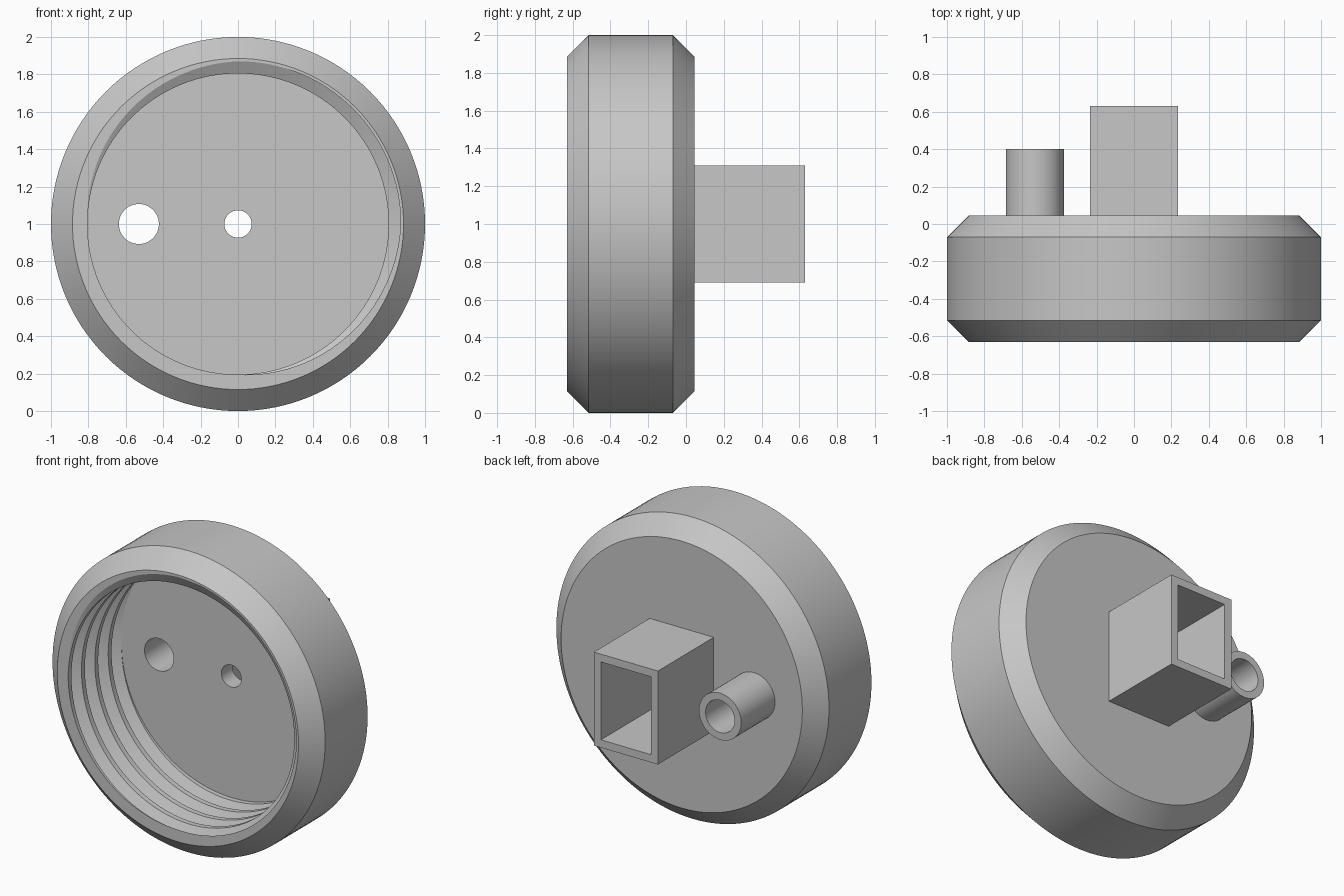
import bpy, bmesh
from math import cos, sin, pi, radians

if "Cube" in bpy.data.objects:
    bpy.data.objects.remove(bpy.data.objects["Cube"], do_unlink=True)

grey = bpy.data.materials.new("plain_grey")
grey.use_nodes = True
grey.diffuse_color = (0.57, 0.57, 0.57, 1)
grey.node_tree.nodes["Principled BSDF"].inputs["Base Color"].default_value = (0.57, 0.57, 0.57, 1)

MID = 1.0                        # height of the cap's axis
FRONT, BACK, FLOOR = -0.63, 0.045, -0.07
CHAMFER = 0.115
CREST, ROOT = 0.805, 0.87        # thread radii
TURNS = 4
DEPTH = FLOOR - FRONT
PITCH = DEPTH / TURNS
SEGMENTS = 128
PORT_X, PORT_BORE = -0.53, 0.107


def finish(name, bm):
    bmesh.ops.recalc_face_normals(bm, faces=bm.faces)
    mesh = bpy.data.meshes.new(name)
    bm.to_mesh(mesh)
    bm.free()
    mesh.materials.append(grey)
    obj = bpy.data.objects.new(name, mesh)
    bpy.context.collection.objects.link(obj)
    return obj


def select_only(obj):
    bpy.ops.object.select_all(action="DESELECT")
    obj.select_set(True)
    bpy.context.view_layer.objects.active = obj


def smooth(obj):
    select_only(obj)
    bpy.ops.object.shade_smooth_by_angle(angle=radians(25))


def circle(x, radius, count=48):
    return [(x + radius * cos(2 * pi * i / count), MID + radius * sin(2 * pi * i / count))
            for i in range(count)]


def rectangle(half_x, half_z):
    return [(sx * half_x, MID + sz * half_z) for sx, sz in ((-1, -1), (1, -1), (1, 1), (-1, 1))]


def thread_radius(turn):
    """Trapezoid wave: root, falling flank, crest, rising flank."""
    t = turn % 1.0
    if t < 0.25:
        blend = 0
    elif t < 0.5:
        blend = (t - 0.25) * 4
    elif t < 0.75:
        blend = 1
    else:
        blend = (1 - t) * 4
    return ROOT + (CREST - ROOT) * blend


# Threaded cap: chamfered shell with a helical inner wall
bm = bmesh.new()
columns = []
for i in range(SEGMENTS + 1):
    turn = i / SEGMENTS
    profile = [(1 - CHAMFER, BACK), (1, BACK - CHAMFER),
               (1, FRONT + CHAMFER), (1 - CHAMFER, FRONT)]
    for j in range(4 * (TURNS + 1) + 1):
        d = min(max((j / 4 - turn) * PITCH, 0), DEPTH)
        profile.append((thread_radius(d / PITCH + turn), FRONT + d))
    c, s = cos(2 * pi * turn), sin(2 * pi * turn)
    columns.append([bm.verts.new((r * c, y, MID + r * s)) for r, y in profile])
for a, b in zip(columns, columns[1:]):
    for k in range(len(a) - 1):
        bm.faces.new((a[k], a[k + 1], b[k + 1], b[k]))
bmesh.ops.remove_doubles(bm, verts=bm.verts, dist=1e-5)
bmesh.ops.dissolve_degenerate(bm, edges=bm.edges, dist=1e-5)

# Flat floor and back close the two open rims
bmesh.ops.holes_fill(bm, edges=[e for e in bm.edges if e.is_boundary], sides=0)
cap = finish("threaded_cap", bm)


# Holes through the cap floor
def drill(target, x, radius):
    tool = bmesh.new()
    rings = [[tool.verts.new((px, y, pz)) for px, pz in circle(x, radius)]
             for y in (FLOOR - 0.1, BACK + 0.1)]
    for ring in rings:
        tool.faces.new(ring)
    for i in range(len(rings[0])):
        n = (i + 1) % len(rings[0])
        tool.faces.new((rings[0][i], rings[0][n], rings[1][n], rings[1][i]))
    cutter = finish("hole_cutter", tool)
    cutter.hide_render = True
    mod = target.modifiers.new("hole", "BOOLEAN")
    mod.operation = "DIFFERENCE"
    mod.solver = "EXACT"
    mod.object = cutter
    select_only(target)
    bpy.ops.object.modifier_apply(modifier=mod.name)
    bpy.data.objects.remove(cutter, do_unlink=True)


drill(cap, 0, 0.073)
drill(cap, PORT_X, PORT_BORE)
smooth(cap)


# Hollow sleeves standing on the back of the cap
def sleeve(name, outer, inner, end):
    bm = bmesh.new()
    path = [(outer, BACK), (outer, end), (inner, end), (inner, BACK)]
    loops = [[bm.verts.new((x, y, z)) for x, z in shape] for shape, y in path]
    for a, b in zip(loops, loops[1:]):
        for i in range(len(a)):
            n = (i + 1) % len(a)
            bm.faces.new((a[i], a[n], b[n], b[i]))
    return finish(name, bm)


sleeve("square_socket", rectangle(0.235, 0.31), rectangle(0.183, 0.258), 0.63)
smooth(sleeve("round_port", circle(PORT_X, 0.155), circle(PORT_X, PORT_BORE), 0.4))
